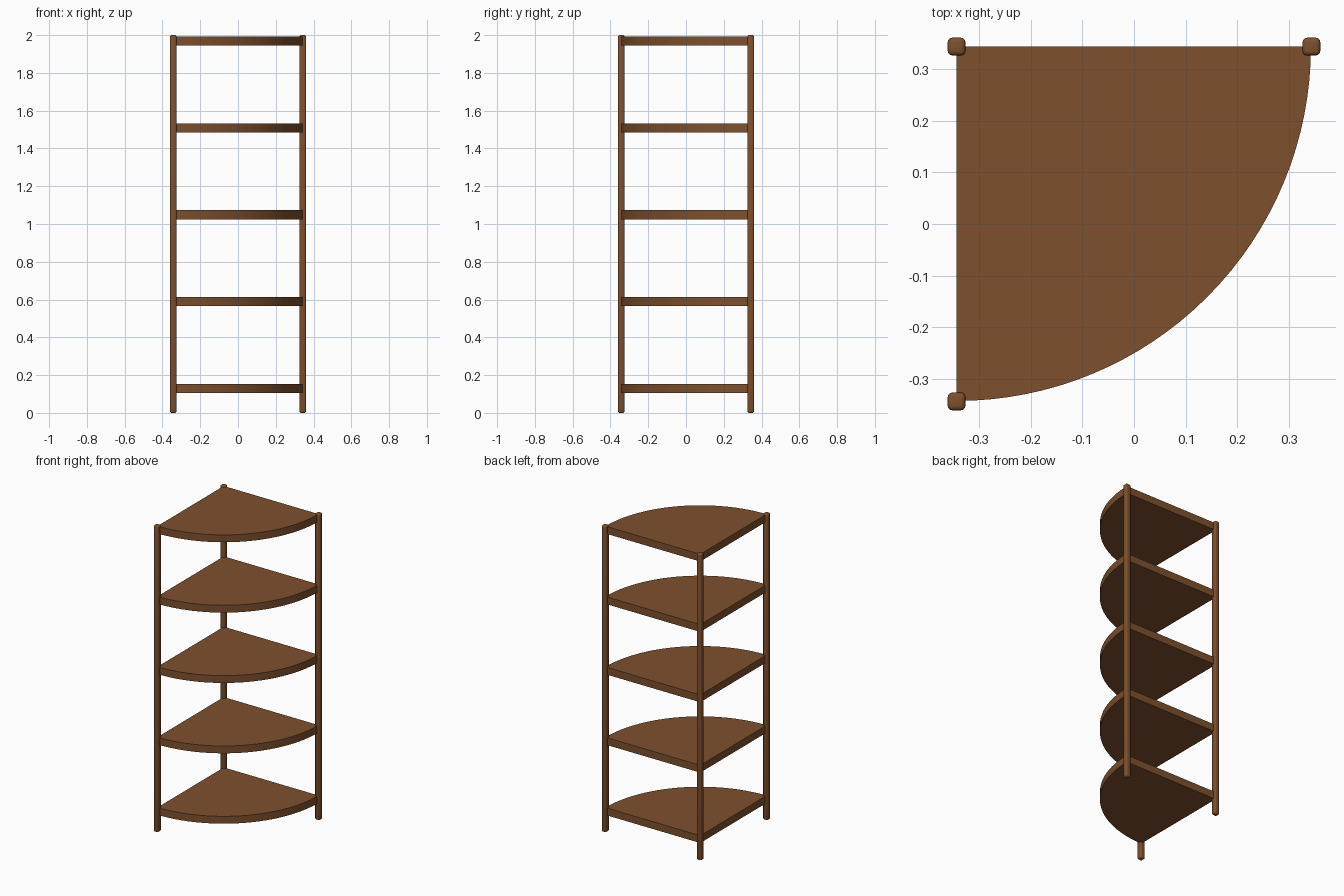
import bpy
import bmesh
from math import cos, sin, pi, radians

cube = bpy.data.objects.get("Cube")
if cube:
    bpy.data.objects.remove(cube, do_unlink=True)

CORNER = 0.343         # post centre distance from the axes
POST = 0.034           # post width
HEIGHT = 2.0
RADIUS = 0.685         # shelf quarter-circle radius
THICK = 0.048
ARC_STEPS = 32

wood = bpy.data.materials.new("brown wood")
wood.use_nodes = True
WOOD_COLOUR = (0.205, 0.08, 0.027, 1)
wood.diffuse_color = WOOD_COLOUR
bsdf = wood.node_tree.nodes["Principled BSDF"]
bsdf.inputs["Base Color"].default_value = WOOD_COLOUR
bsdf.inputs["Roughness"].default_value = 0.6


def add_object(name, bm, location):
    bmesh.ops.recalc_face_normals(bm, faces=bm.faces)
    mesh = bpy.data.meshes.new(name)
    bm.to_mesh(mesh)
    bm.free()
    mesh.materials.append(wood)
    obj = bpy.data.objects.new(name, mesh)
    obj.location = location
    bpy.context.collection.objects.link(obj)
    bpy.ops.object.select_all(action="DESELECT")
    obj.select_set(True)
    bpy.context.view_layer.objects.active = obj
    bpy.ops.object.shade_smooth_by_angle(angle=radians(30))
    return obj


def add_post(name, x, y):
    bm = bmesh.new()
    bmesh.ops.create_cube(bm, size=1)
    bmesh.ops.scale(bm, vec=(POST, POST, HEIGHT), verts=bm.verts)
    bmesh.ops.bevel(bm, geom=bm.edges[:], offset=0.008, segments=3,
                    profile=0.5, affect="EDGES")
    add_object(name, bm, (x, y, HEIGHT / 2))


def add_shelf(name, z):
    # Quarter disc with its square corner at the back right post
    bm = bmesh.new()
    outline = [bm.verts.new((0, 0, 0))]
    for i in range(ARC_STEPS + 1):
        a = -pi / 2 * i / ARC_STEPS
        outline.append(bm.verts.new((RADIUS * cos(a), RADIUS * sin(a), 0)))
    face = bm.faces.new(outline)
    top = bmesh.ops.extrude_face_region(bm, geom=[face])
    verts = [v for v in top["geom"] if isinstance(v, bmesh.types.BMVert)]
    bmesh.ops.translate(bm, vec=(0, 0, THICK), verts=verts)
    add_object(name, bm, (-CORNER, CORNER, z))


# Three upright posts
add_post("back_right_post", -CORNER, CORNER)
add_post("back_left_post", CORNER, CORNER)
add_post("front_right_post", -CORNER, -CORNER)

# Five evenly spaced shelves
for n in range(5):
    add_shelf(f"shelf_{n + 1}", 0.106 + n * 0.4595)
